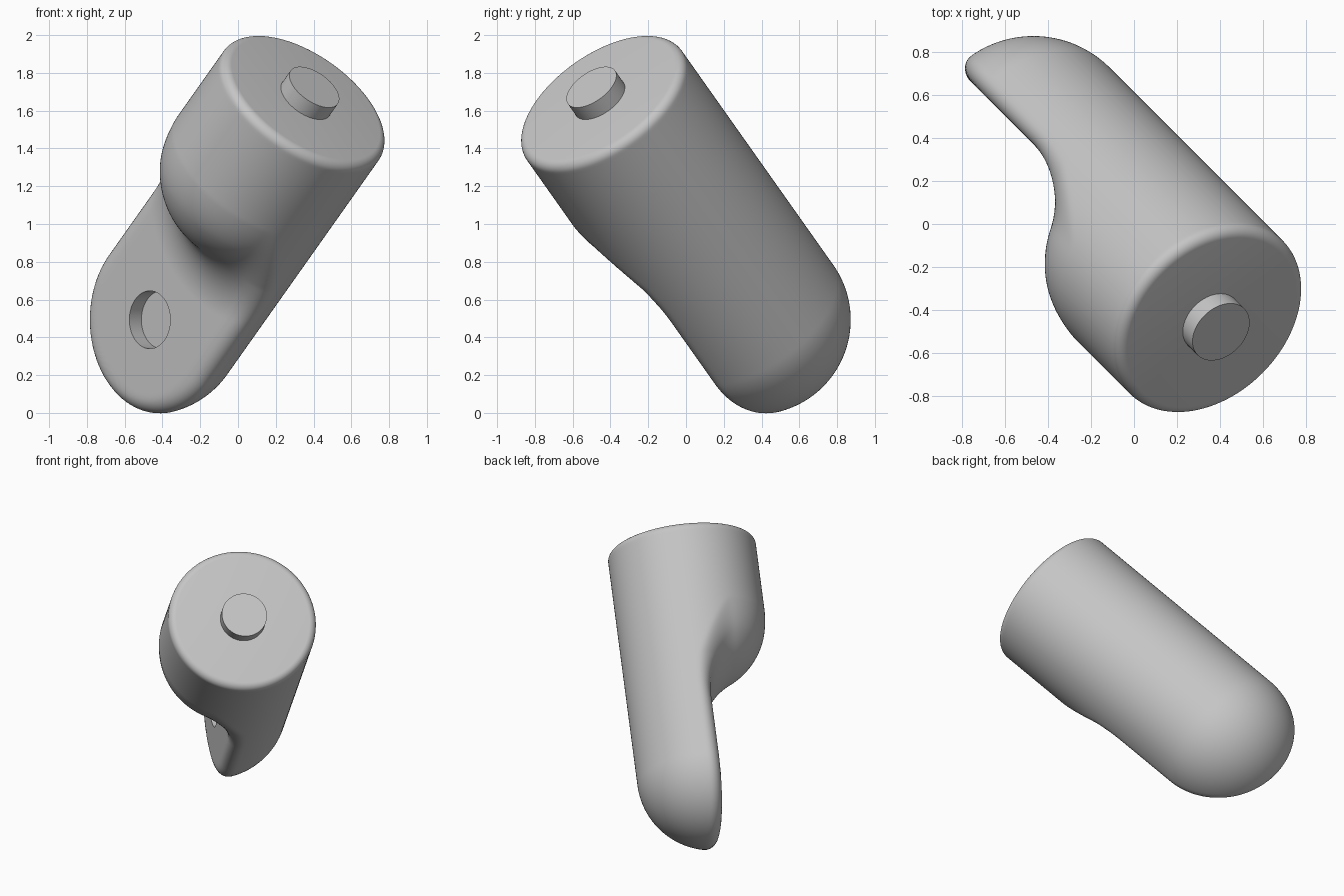
import bpy, bmesh
from math import sin, cos, pi, hypot, sqrt
from mathutils import Matrix, Vector

cube = bpy.data.objects.get("Cube")
if cube:
    bpy.data.objects.remove(cube, do_unlink=True)

# Main dimensions, measured along the link's own axis
R = 0.502           # barrel radius
TOP = 1.652         # end face
SHOULDER = 1.11     # centre of the ball shoulder
COVE = 0.4          # concave blend between flat and shoulder
RIM = 0.09          # rounding of the flat's rim
TOP_RIM = 0.05      # rounding of the end face
PEG_R, PEG_H = 0.153, 0.09
SPINE = -0.2        # depth of the ray origins behind the flat
SIDES = 192

# Local frame: X across, Y out of the flat, Z along the barrel
axis = Vector((0.5, -0.5, sqrt(0.5)))
out = Vector((-sqrt(0.5), -sqrt(0.5), 0))
frame = Matrix((out.cross(axis), out, axis)).transposed().to_4x4()
frame = Matrix.Translation((-0.467, 0.37, 0.493)) @ frame

grey = bpy.data.materials.new("light_grey")
grey.use_nodes = True
colour = (0.56, 0.56, 0.56, 1)
grey.diffuse_color = colour
grey.node_tree.nodes["Principled BSDF"].inputs["Base Color"].default_value = colour


def round_join(a, b, f):
    """Intersection of two solids with a rounded edge of radius f."""
    return min(-f, max(a, b)) + hypot(max(a + f, 0), max(b + f, 0))


def cut_distance(x, y, z):
    """Flat half plus ball shoulder, joined by a concave cove."""
    w = hypot(x, min(z - SHOULDER, 0))
    reach = sqrt(R * R + 2 * R * COVE)
    if w < reach and y * reach < COVE * w:
        return COVE - hypot(reach - w, COVE - y)
    return min(y, hypot(w, y) - R)


def body_distance(x, y, z):
    capsule = sqrt(x * x + y * y + min(z, 0) ** 2) - R
    fade = max(0, min(1, (SHOULDER - z) / 0.4))
    d = round_join(capsule, cut_distance(x, y, z), RIM * fade)
    return round_join(d, z - TOP, TOP_RIM)


def surface_point(origin, ray):
    """Halve the interval until the ray meets the surface."""
    low, high = 0, 1
    for _ in range(22):
        mid = (low + high) / 2
        if body_distance(*(origin + ray * mid)) < 0:
            low = mid
        else:
            high = mid
    return origin + ray * low


def make_object(name, bm):
    bmesh.ops.recalc_face_normals(bm, faces=bm.faces)
    bm.transform(frame)
    mesh = bpy.data.meshes.new(name)
    bm.to_mesh(mesh)
    bm.free()
    mesh.materials.append(grey)
    obj = bpy.data.objects.new(name, mesh)
    bpy.context.collection.objects.link(obj)
    return obj


def cylinder(name, radius, depth, matrix):
    bm = bmesh.new()
    bmesh.ops.create_cone(bm, cap_ends=True, segments=96, radius1=radius,
                          radius2=radius, depth=depth, matrix=matrix)
    return make_object(name, bm)


def smooth(obj):
    bpy.ops.object.select_all(action='DESELECT')
    obj.select_set(True)
    bpy.context.view_layer.objects.active = obj
    bpy.ops.object.shade_smooth_by_angle(angle=pi / 6)


# Link body: rounded end, then rings along the barrel, then the end face
sections = []
for i in range(1, 40):
    tilt = pi / 2 * i / 40
    sections.append((0, sin(tilt), -cos(tilt)))
straight = TOP - TOP_RIM
sections += [(straight * i / 110, 1, 0) for i in range(111)]
sections += [(straight + TOP_RIM * sin(pi / 2 * i / 8) - 0.00001, 1, 0)
             for i in range(1, 9)]

bm = bmesh.new()
rings = []
for z, spread, drop in sections:
    origin = Vector((0, SPINE, z))
    ring = []
    for k in range(SIDES):
        a = 2 * pi * k / SIDES
        ray = Vector((spread * cos(a), spread * sin(a), drop))
        ring.append(bm.verts.new(surface_point(origin, ray)))
    rings.append(ring)
pole = bm.verts.new(surface_point(Vector((0, SPINE, 0)), Vector((0, 0, -1))))
for k in range(SIDES):
    n = (k + 1) % SIDES
    bm.faces.new((pole, rings[0][n], rings[0][k]))
    for a, b in zip(rings, rings[1:]):
        bm.faces.new((a[k], a[n], b[n], b[k]))
bm.faces.new(rings[-1])
body = make_object("link_body", bm)

# Blind socket in the flat
cutter = cylinder("socket_cutter", PEG_R, 2 * PEG_H, Matrix.Rotation(pi / 2, 4, 'X'))
cutter.hide_render = True
socket = body.modifiers.new("socket", 'BOOLEAN')
socket.operation = 'DIFFERENCE'
socket.solver = 'EXACT'
socket.object = cutter
bpy.context.view_layer.objects.active = body
bpy.ops.object.modifier_apply(modifier=socket.name)
bpy.data.objects.remove(cutter, do_unlink=True)
smooth(body)

# Peg on the end face
peg = cylinder("end_peg", PEG_R, PEG_H + 0.04,
               Matrix.Translation((0, 0, TOP + PEG_H / 2 - 0.02)))
smooth(peg)
